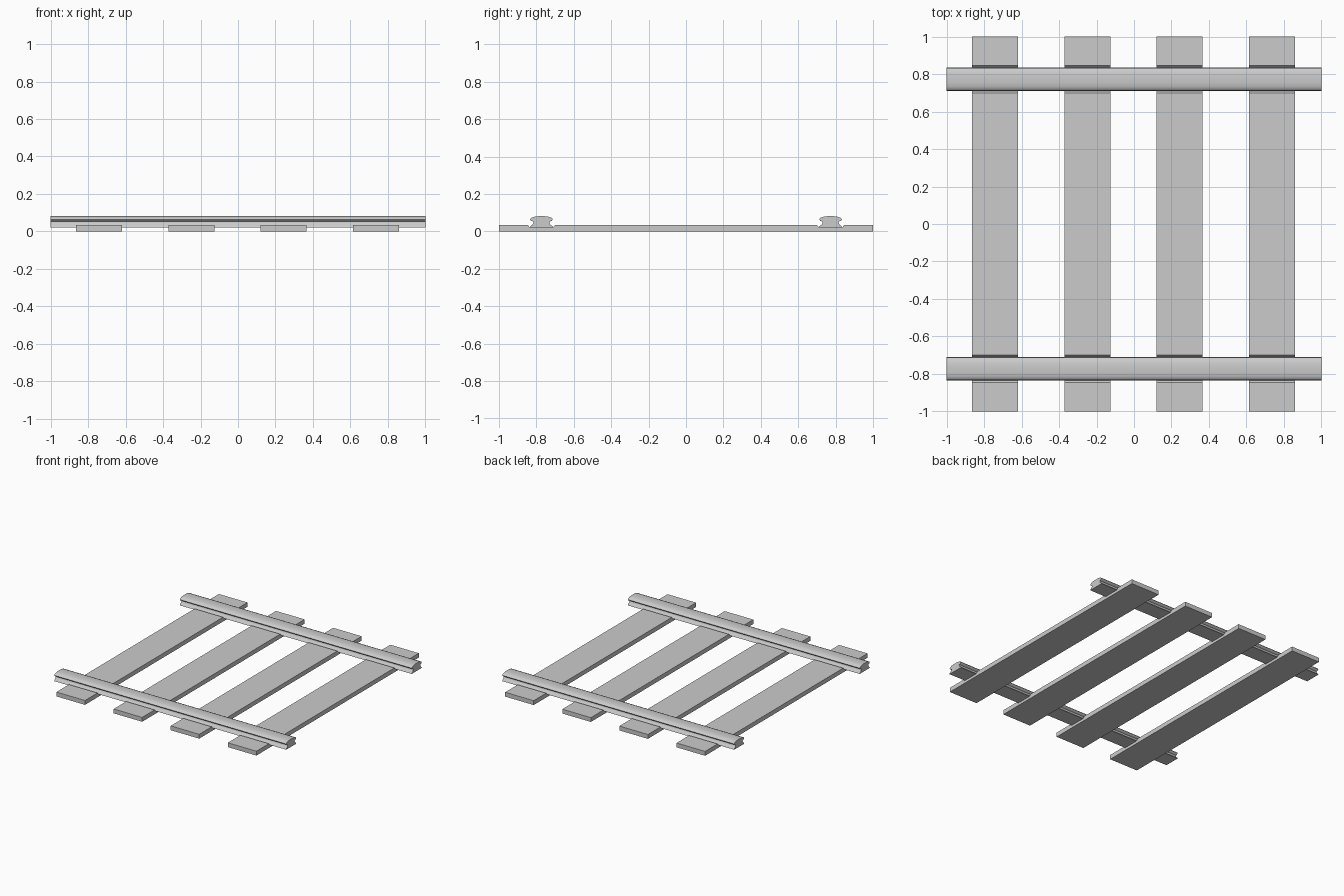
import bpy, bmesh

if "Cube" in bpy.data.objects:
    bpy.data.objects.remove(bpy.data.objects["Cube"])


def extrude_profile(name, points, to_3d, a, b):
    """Closed 2D profile swept from a to b along one axis."""
    bm = bmesh.new()
    rings = [[bm.verts.new(to_3d(p, t)) for p in points] for t in (a, b)]
    n = len(points)
    for i in range(n):
        j = (i + 1) % n
        bm.faces.new((rings[0][i], rings[0][j], rings[1][j], rings[1][i]))
    bm.faces.new(rings[0][::-1])
    bm.faces.new(rings[1])
    bmesh.ops.recalc_face_normals(bm, faces=bm.faces)
    mesh = bpy.data.meshes.new(name)
    bm.to_mesh(mesh)
    bm.free()
    obj = bpy.data.objects.new(name, mesh)
    bpy.context.collection.objects.link(obj)
    bpy.context.view_layer.objects.active = obj
    bpy.ops.object.select_all(action='DESELECT')
    obj.select_set(True)
    bpy.ops.object.shade_smooth_by_angle(angle=0.7)
    return obj


# Sleepers: flat planks with a shallow sloped seat under each rail
half_top = [(0.70, 0.034), (0.712, 0.02), (0.834, 0.02), (0.846, 0.034), (1.0, 0.034)]
sleeper_side = ([(-1, 0), (1, 0)] + half_top[::-1]
                + [(-y, z) for y, z in half_top])
for i, x in enumerate((-0.742, -0.249, 0.243, 0.736)):
    extrude_profile(f"sleeper_{i + 1}", sleeper_side,
                    lambda p, t: (t, p[0], p[1]), x - 0.123, x + 0.123)

# Rails: flared foot, narrow web, rounded head
half_rail = [(0.062, 0.02), (0.060, 0.027), (0.048, 0.036), (0.043, 0.045),
             (0.043, 0.052), (0.056, 0.057), (0.061, 0.064), (0.055, 0.072),
             (0.040, 0.078), (0.018, 0.081)]
rail_section = half_rail + [(-y, z) for y, z in half_rail[::-1]]
for name, y in (("front_rail", -0.773), ("back_rail", 0.773)):
    extrude_profile(name, rail_section,
                    lambda p, t: (t, y + p[0], p[1]), -1, 1)
